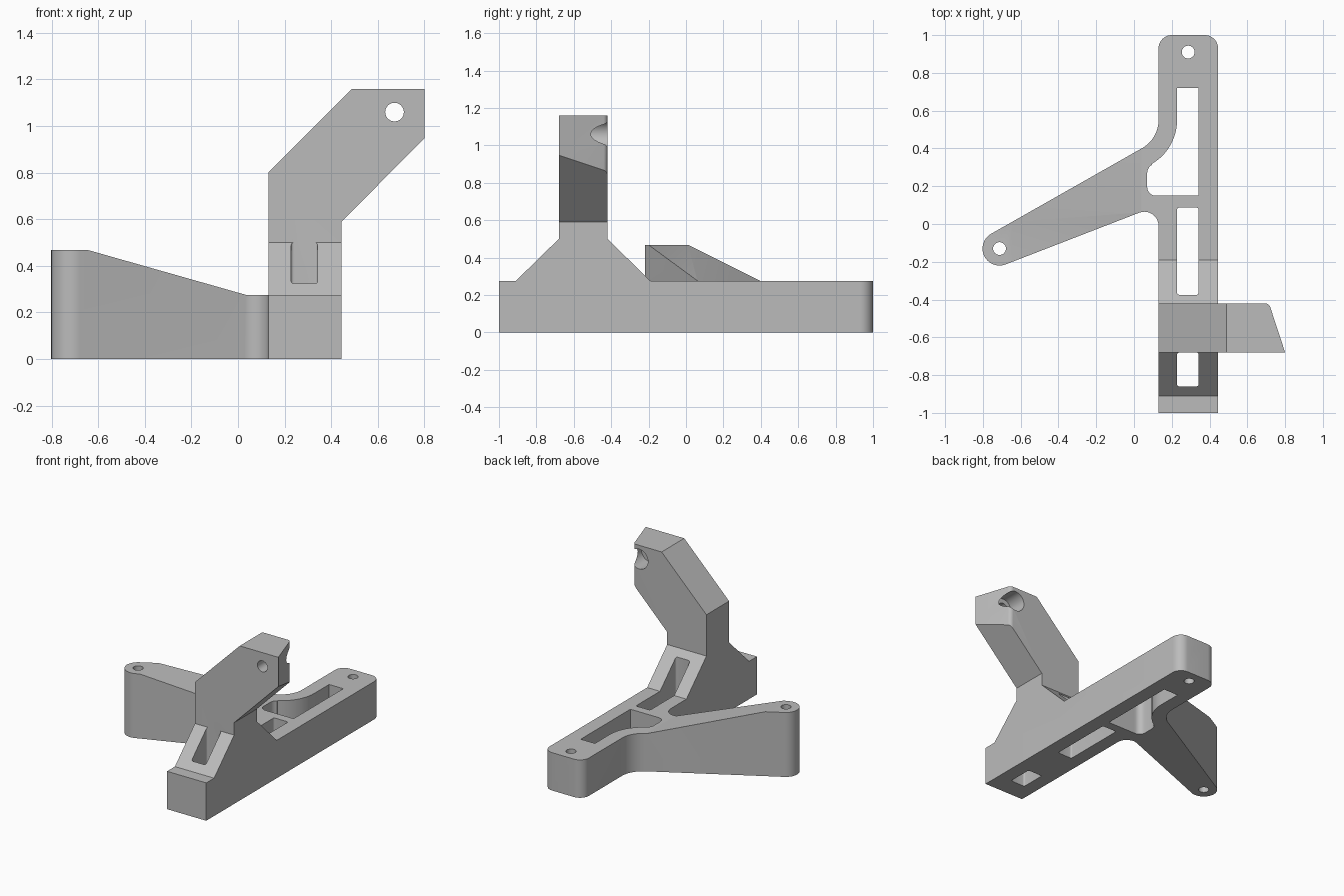
import bpy, bmesh
from math import sin, cos, radians
from mathutils import Vector

if "Cube" in bpy.data.objects:
    bpy.data.objects.remove(bpy.data.objects["Cube"])

grey = bpy.data.materials.new("plain grey")
grey.use_nodes = True
color = (0.5, 0.5, 0.5, 1)
grey.diffuse_color = color
grey.node_tree.nodes["Principled BSDF"].inputs["Base Color"].default_value = color


def arc(cx, cy, r, start, end, n=10):
    angles = [radians(start + (end - start) * i / n) for i in range(n + 1)]
    return [(cx + r * cos(a), cy + r * sin(a)) for a in angles]


def rounded_rect(x0, x1, y0, y1, r):
    return (arc(x1 - r, y0 + r, r, -90, 0, 4) + arc(x1 - r, y1 - r, r, 0, 90, 4)
            + arc(x0 + r, y1 - r, r, 90, 180, 4) + arc(x0 + r, y0 + r, r, 180, 270, 4))


def prism(name, points, axis, low, high):
    """Extrude a 2D profile along the x, y or z axis."""
    place = {"x": lambda a, b, t: (t, a, b),
             "y": lambda a, b, t: (a, t, b),
             "z": lambda a, b, t: (a, b, t)}[axis]
    bm = bmesh.new()
    face = bm.faces.new([bm.verts.new(place(a, b, low)) for a, b in points])
    extruded = bmesh.ops.extrude_face_region(bm, geom=[face])["geom"]
    moved = [v for v in extruded if isinstance(v, bmesh.types.BMVert)]
    bmesh.ops.translate(bm, verts=moved, vec=Vector(place(0, 0, high - low)))
    bmesh.ops.recalc_face_normals(bm, faces=bm.faces)
    mesh = bpy.data.meshes.new(name)
    bm.to_mesh(mesh)
    bm.free()
    obj = bpy.data.objects.new(name, mesh)
    bpy.context.collection.objects.link(obj)
    return obj


def combine(target, other, operation):
    """Apply a boolean and remove the helper object."""
    bpy.context.view_layer.objects.active = target
    mod = target.modifiers.new("boolean", "BOOLEAN")
    mod.operation = operation
    mod.solver = "EXACT"
    mod.object = other
    bpy.ops.object.modifier_apply(modifier=mod.name)
    bpy.data.objects.remove(other)


# Long base beam with its sloped gusset, rounded at the back end
LEFT, RIGHT = 0.13, 0.445
bracket = prism("bracket", [(-1, 0), (1, 0), (1, 0.275), (-0.19, 0.275), (-0.42, 0.5),
                            (-0.68, 0.5), (-0.91, 0.275), (-1, 0.275)], "x", LEFT, RIGHT)
beam_plan = ([(LEFT, -1.1), (RIGHT, -1.1)] + arc(RIGHT - 0.07, 0.93, 0.07, 0, 90)
             + arc(LEFT + 0.07, 0.93, 0.07, 90, 180))
combine(bracket, prism("beam_plan", beam_plan, "z", -0.1, 1), "INTERSECT")

# Side arm with filleted root, round tip and ramped top
arm_plan = (arc(-0.04, 0.55, 0.17, 0, -60) + arc(-0.712, -0.13, 0.09, 120, 292, 20)
            + arc(0.055, -0.01, 0.075, 112, 0) + [(0.2, -0.01), (0.2, 0.55)])
arm = prism("arm", arm_plan, "z", 0, 0.6)
arm_side = [(-0.9, 0), (0.3, 0), (0.3, 0.275), (0.035, 0.275), (-0.645, 0.468), (-0.9, 0.468)]
combine(arm, prism("arm_side", arm_side, "y", -1, 1), "INTERSECT")
combine(bracket, arm, "UNION")

# Leaning post with an angled end face
post_front = [(LEFT, 0.4), (RIGHT, 0.4), (RIGHT, 0.59), (0.8, 0.947), (0.8, 1.16),
              (0.49, 1.16), (LEFT, 0.8)]
post = prism("post", post_front, "y", -0.68, -0.42)
post_plan = [(0, -0.68), (0.8, -0.68)] + arc(0.693, -0.45, 0.03, 18, 90, 6) + [(0, -0.42)]
combine(post, prism("post_plan", post_plan, "z", 0, 2), "INTERSECT")
combine(bracket, post, "UNION")

# Lightening slots through the beam
SLOT_L, SLOT_R = 0.228, 0.342
for y0, y1 in ((-0.86, -0.68), (-0.375, 0.087)):
    slot = prism("slot", rounded_rect(SLOT_L, SLOT_R, y0, y1, 0.012), "z", -0.1, 0.6)
    combine(bracket, slot, "DIFFERENCE")

# Curved pocket where the arm meets the beam
pocket_plan = (arc(-0.04, 0.55, 0.268, 0, -60) + arc(0.12, 0.27, 0.05, 120, 180, 6)
               + arc(0.115, 0.195, 0.045, 180, 270, 6)
               + [(SLOT_R, 0.15), (SLOT_R, 0.72), (SLOT_L, 0.72)])
combine(bracket, prism("pocket", pocket_plan, "z", -0.1, 0.6), "DIFFERENCE")

# Bolt holes, and the counterbored hole across the post
holes = [(0.287, 0.91, 0.034, "z", -0.1, 0.6),
         (-0.712, -0.13, 0.034, "z", -0.1, 0.6),
         (0.672, 1.06, 0.04, "y", -0.8, -0.3),
         (0.672, 1.06, 0.072, "y", -0.55, -0.3)]
for a, b, r, axis, low, high in holes:
    circle = arc(a, b, r, 0, 360, 32)[:-1]
    combine(bracket, prism("hole", circle, axis, low, high), "DIFFERENCE")

# Finish
bracket.data.materials.clear()
bracket.data.materials.append(grey)
bpy.ops.object.select_all(action="DESELECT")
bracket.select_set(True)
bpy.context.view_layer.objects.active = bracket
bpy.ops.object.shade_smooth_by_angle(angle=radians(25))
